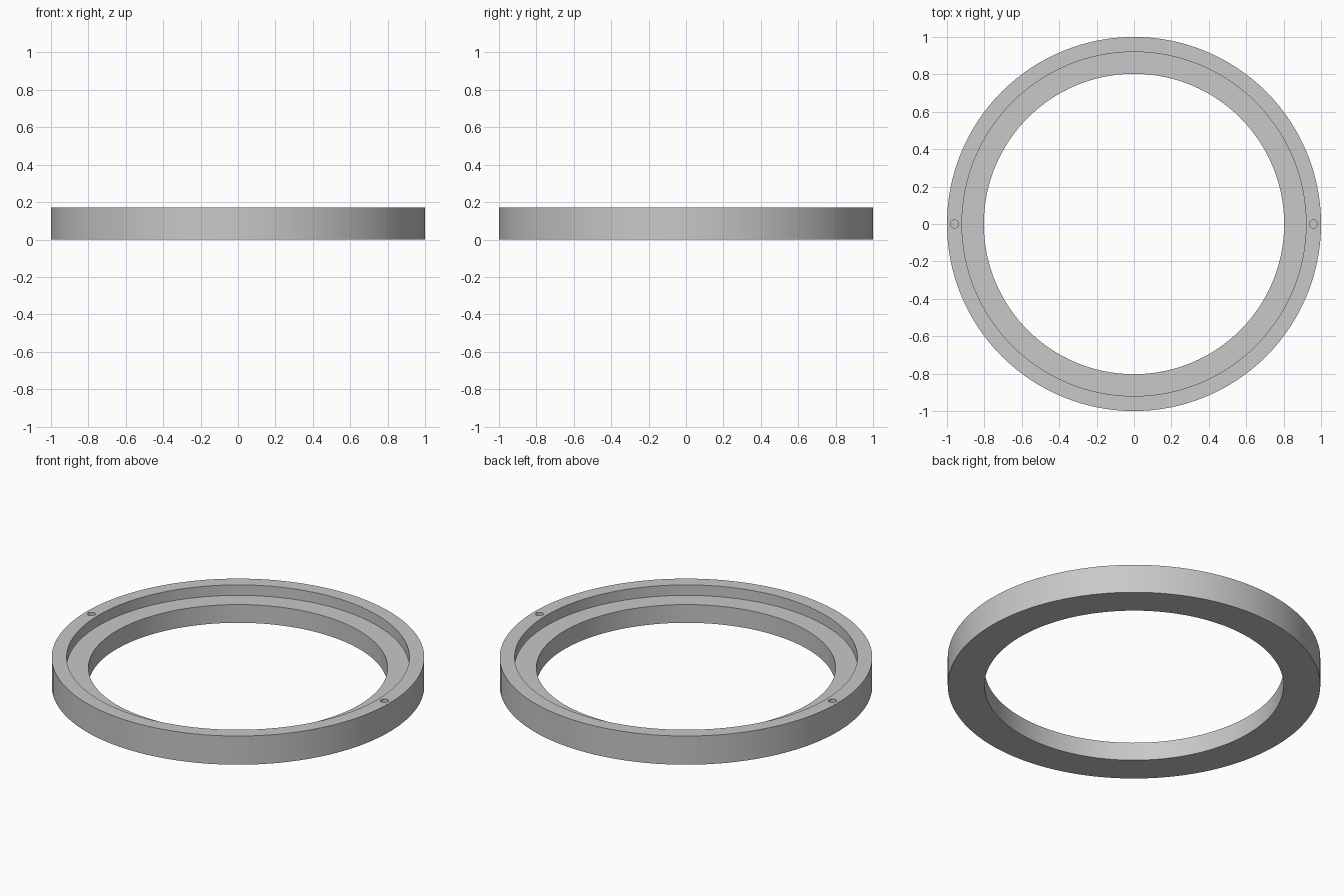
import bpy
import bmesh
from math import cos, sin, tau, radians

if "Cube" in bpy.data.objects:
    bpy.data.objects.remove(bpy.data.objects["Cube"], do_unlink=True)

SEGMENTS = 128
HEIGHT = 0.17
LEDGE = 0.108
OUTER, STEP, INNER = 1.0, 0.92, 0.803
HOLE_X, HOLE_RADIUS, HOLE_DEPTH = 0.96, 0.022, 0.08

# Single grey material
grey = bpy.data.materials.new("plain grey")
grey.use_nodes = True
colour = (0.58, 0.58, 0.58, 1)
grey.diffuse_color = colour
grey.node_tree.nodes["Principled BSDF"].inputs["Base Color"].default_value = colour


def lathe(name, profile):
    """Turn a closed (radius, height) profile around the z axis."""
    bm = bmesh.new()
    rings = []
    for r, z in profile:
        rings.append([bm.verts.new((r * cos(tau * i / SEGMENTS),
                                    r * sin(tau * i / SEGMENTS), z))
                      for i in range(SEGMENTS)])
    for k, ring in enumerate(rings):
        following = rings[(k + 1) % len(rings)]
        for i in range(SEGMENTS):
            j = (i + 1) % SEGMENTS
            bm.faces.new((ring[i], ring[j], following[j], following[i]))
    bmesh.ops.recalc_face_normals(bm, faces=bm.faces)
    mesh = bpy.data.meshes.new(name)
    bm.to_mesh(mesh)
    bm.free()
    obj = bpy.data.objects.new(name, mesh)
    bpy.context.collection.objects.link(obj)
    return obj


# Ring body with a recessed inner ledge
ring = lathe("stepped_ring", [(OUTER, 0), (OUTER, HEIGHT), (STEP, HEIGHT),
                              (STEP, LEDGE), (INNER, LEDGE), (INNER, 0)])
ring.data.materials.append(grey)

# Two blind pin holes in the rim
for side in (-1, 1):
    bpy.ops.mesh.primitive_cylinder_add(
        vertices=16, radius=HOLE_RADIUS, depth=2 * HOLE_DEPTH,
        location=(side * HOLE_X, 0, HEIGHT))
    cutter = bpy.context.object
    cutter.name = "pin_hole_cutter"
    cutter.hide_render = True
    cutter.data.materials.append(grey)
    cut = ring.modifiers.new("pin hole", "BOOLEAN")
    cut.operation = "DIFFERENCE"
    cut.solver = "EXACT"
    cut.object = cutter
    bpy.ops.object.select_all(action="DESELECT")
    ring.select_set(True)
    bpy.context.view_layer.objects.active = ring
    bpy.ops.object.modifier_apply(modifier=cut.name)
    bpy.data.objects.remove(cutter, do_unlink=True)

# Smooth walls with crisp rims
bpy.ops.object.shade_smooth_by_angle(angle=radians(30))
